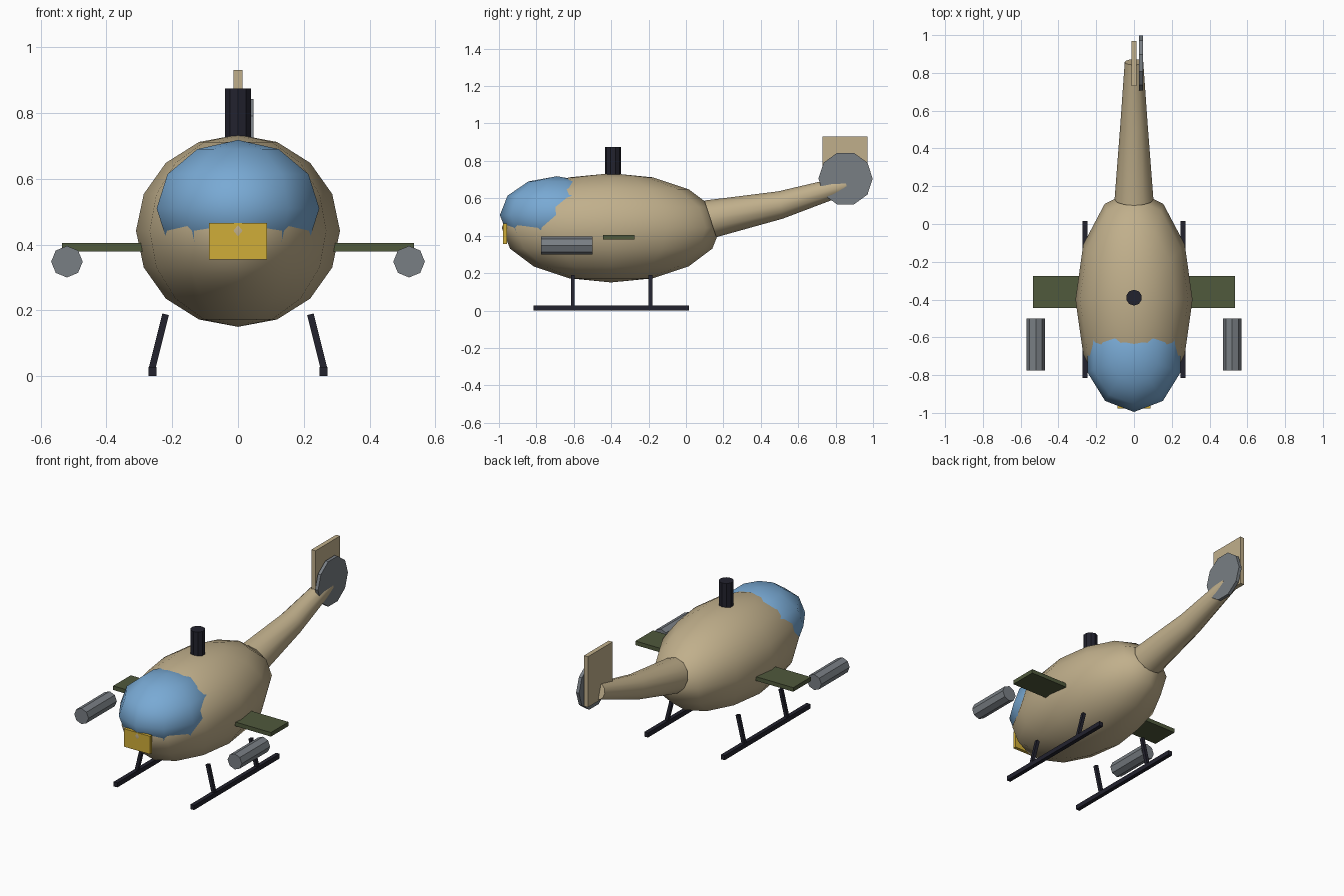
import bpy
import math
from mathutils import Vector

if "Cube" in bpy.data.objects:
    bpy.data.objects.remove(bpy.data.objects["Cube"], do_unlink=True)


def material(name, rgb):
    mat = bpy.data.materials.new(name)
    mat.use_nodes = True
    mat.diffuse_color = (*rgb, 1)
    mat.node_tree.nodes["Principled BSDF"].inputs["Base Color"].default_value = (*rgb, 1)
    return mat


TAN = material("sand_tan", (0.53, 0.43, 0.26))
BLUE = material("canopy_blue", (0.19, 0.40, 0.66))
YELLOW = material("nose_yellow", (0.63, 0.42, 0.04))
OLIVE = material("wing_olive", (0.08, 0.10, 0.045))
DARK = material("dark_metal", (0.016, 0.016, 0.027))
GREY = material("steel_grey", (0.19, 0.21, 0.23))


def finish(name, mat, smooth=False):
    obj = bpy.context.object
    obj.name = obj.data.name = name
    obj.data.materials.append(mat)
    if smooth:
        bpy.ops.object.shade_smooth()
    return obj


def ellipsoid(name, mat, loc, radii, segments, rings):
    bpy.ops.mesh.primitive_uv_sphere_add(segments=segments, ring_count=rings, radius=1, location=loc)
    bpy.context.object.scale = radii
    return finish(name, mat, True)


def box(name, mat, loc, size, rot=(0, 0, 0)):
    bpy.ops.mesh.primitive_cube_add(size=1, location=loc, rotation=rot)
    bpy.context.object.scale = size
    return finish(name, mat)


def cylinder(name, mat, loc, radius, depth, sides, rot=(0, 0, 0)):
    bpy.ops.mesh.primitive_cylinder_add(vertices=sides, radius=radius, depth=depth,
                                        location=loc, rotation=rot)
    return finish(name, mat)


# Fuselage and canopy bubble
ellipsoid("fuselage", TAN, (0, -0.4, 0.442), (0.31, 0.585, 0.292), 12, 8)
ellipsoid("canopy", BLUE, (0, -0.69, 0.51), (0.26, 0.305, 0.208), 10, 6)
box("nose_sensor", YELLOW, (0, -0.968, 0.41), (0.176, 0.02, 0.11))


# Tail boom: tapered rings along a slightly sagging path (y, z, radius, tilt)
def tail_boom(sides=12):
    rings = [(0.13, 0.49, 0.103, 18), (0.505, 0.564, 0.074, 10), (0.857, 0.672, 0.049, 18)]
    verts, faces = [], []
    for y, z, r, tilt in rings:
        t = math.radians(tilt)
        for i in range(sides):
            a = math.tau * i / sides
            up = r * math.sin(a)
            verts.append(Vector((r * math.cos(a), y - up * math.sin(t), z + up * math.cos(t))))
    for k in range(len(rings) - 1):
        for i in range(sides):
            j = (i + 1) % sides
            a, b = k * sides, (k + 1) * sides
            faces.append((a + j, a + i, b + i, b + j))
    last = (len(rings) - 1) * sides
    faces.append(tuple(range(sides)))
    faces.append(tuple(reversed(range(last, last + sides))))
    mesh = bpy.data.meshes.new("tail_boom")
    mesh.from_pydata(verts, [], faces)
    obj = bpy.data.objects.new("tail_boom", mesh)
    bpy.context.collection.objects.link(obj)
    bpy.ops.object.select_all(action="DESELECT")
    obj.select_set(True)
    bpy.context.view_layer.objects.active = obj
    bpy.ops.object.mode_set(mode="EDIT")
    bpy.ops.mesh.select_all(action="SELECT")
    bpy.ops.mesh.normals_make_consistent(inside=False)
    bpy.ops.object.mode_set(mode="OBJECT")
    mesh.materials.append(TAN)
    bpy.ops.object.shade_smooth_by_angle(angle=math.radians(45))


tail_boom()

# Tail fin, tail rotor and main mast
box("tail_fin", TAN, (0, 0.85, 0.775), (0.027, 0.24, 0.31))
cylinder("tail_rotor", GREY, (0.037, 0.853, 0.705), 0.145, 0.02, 10, (0, math.pi / 2, 0))
cylinder("rotor_mast", DARK, (0, -0.39, 0.775), 0.042, 0.2, 10)

# Paired side parts
for side, tag in ((1, "left"), (-1, "right")):
    box(f"{tag}_stub_wing", OLIVE, (side * 0.385, -0.36, 0.392), (0.3, 0.17, 0.025))
    cylinder(f"{tag}_pod", GREY, (side * 0.52, -0.637, 0.348), 0.048, 0.275, 8,
             (math.pi / 2, 0, 0))
    box(f"{tag}_skid", DARK, (side * 0.26, -0.4, 0.014), (0.025, 0.83, 0.028))
    # Struts lean outward from belly to skid
    top, foot = Vector((side * 0.22, 0, 0.188)), Vector((side * 0.262, 0, 0.02))
    lean = math.atan2(top.x - foot.x, top.z - foot.z)
    for y, end in ((-0.605, "front"), (-0.19, "rear")):
        middle = (top + foot) / 2 + Vector((0, y, 0))
        box(f"{tag}_{end}_strut", DARK, middle, (0.02, 0.02, (top - foot).length), (0, lean, 0))
